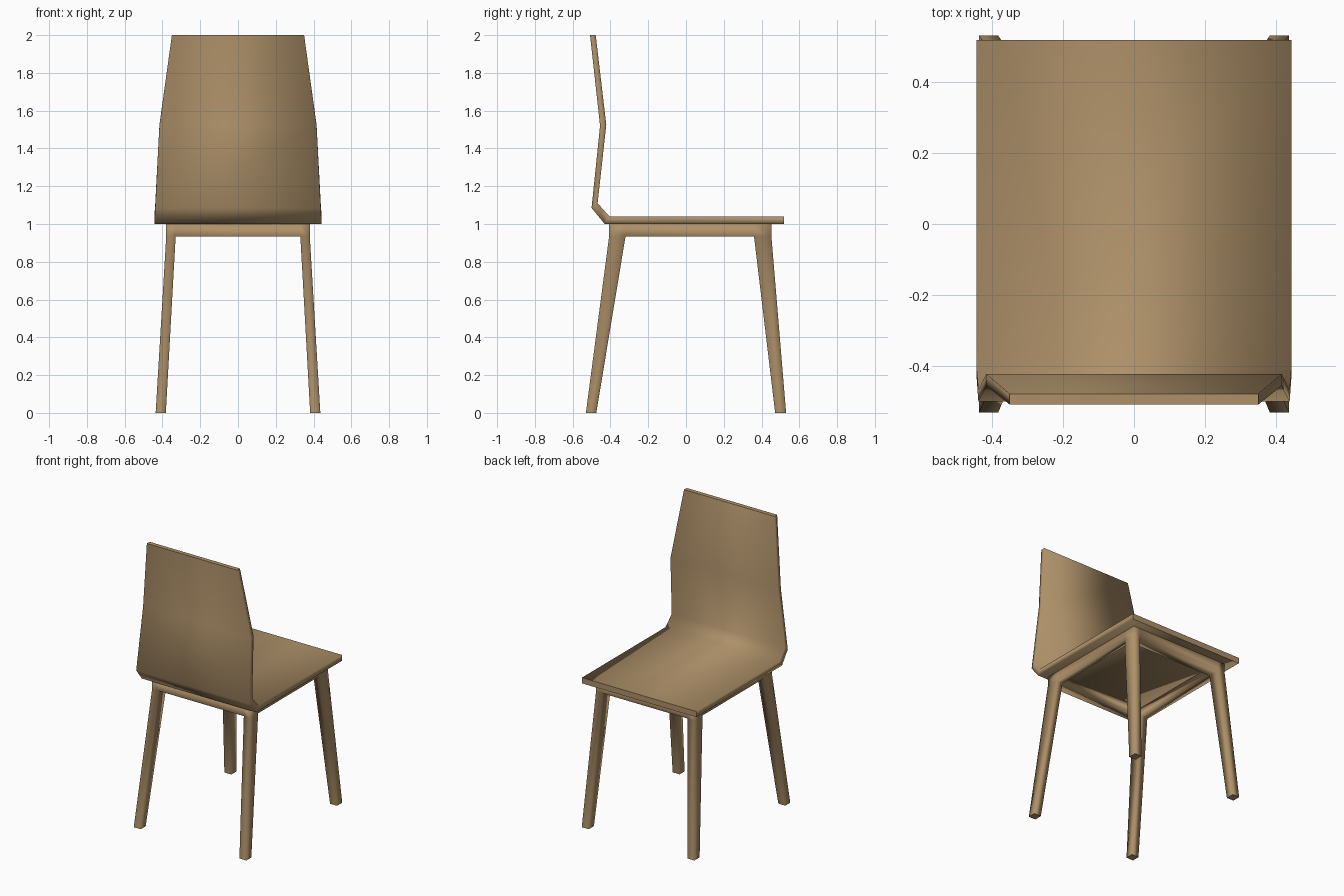
import bpy
import bmesh

cube = bpy.data.objects.get("Cube")
if cube:
    bpy.data.objects.remove(cube, do_unlink=True)

# One wood colour for the whole chair
wood = bpy.data.materials.new("light_brown_wood")
wood.use_nodes = True
WOOD = (0.42, 0.28, 0.14, 1)
wood.diffuse_color = WOOD
wood.node_tree.nodes["Principled BSDF"].inputs["Base Color"].default_value = WOOD


def finish(name, bm, sharp_faces):
    """Smooth the surface, keep the given end faces crisp, and link the object."""
    bmesh.ops.recalc_face_normals(bm, faces=bm.faces)
    for face in bm.faces:
        face.smooth = True
    for face in sharp_faces:
        for edge in face.edges:
            edge.smooth = False
    mesh = bpy.data.meshes.new(name)
    bm.to_mesh(mesh)
    bm.free()
    mesh.materials.append(wood)
    obj = bpy.data.objects.new(name, mesh)
    bpy.context.collection.objects.link(obj)
    return obj


# Bent shell: seat and backrest in one sheet
# each station: half width, underside (y, z), upper side (y, z)
stations = [
    (0.443, (0.518, 1.0), (0.518, 1.04)),
    (0.443, (-0.43, 1.0), (-0.405, 1.04)),
    (0.438, (-0.5, 1.085), (-0.468, 1.11)),
    (0.416, (-0.455, 1.52), (-0.422, 1.525)),
    (0.35, (-0.508, 2.0), (-0.478, 2.0)),
]
bm = bmesh.new()
rings = []
for w, under, upper in stations:
    corners = [(-w, *under), (w, *under), (w, *upper), (-w, *upper)]
    rings.append([bm.verts.new(c) for c in corners])
for a, b in zip(rings, rings[1:]):
    for i in range(4):
        j = (i + 1) % 4
        bm.faces.new((a[i], a[j], b[j], b[i]))
caps = [bm.faces.new(rings[0]), bm.faces.new(rings[-1])]
finish("seat_and_backrest", bm, caps)

# Underframe: a ring of rails with legs drawn out of its corners
xs = [-0.38, -0.33, 0.33, 0.38]
ys = [-0.407, -0.32, 0.36, 0.452]
RAIL_BOTTOM, RAIL_TOP = 0.935, 1.0
foot_x = [(-0.436, -0.382), (0.382, 0.436)]
foot_y = [(-0.53, -0.475), (0.472, 0.53)]

bm = bmesh.new()
grid = [[bm.verts.new((x, y, RAIL_BOTTOM)) for y in ys] for x in xs]
cells = {}
for i in range(3):
    for j in range(3):
        if (i, j) != (1, 1):
            cells[i, j] = bm.faces.new(
                (grid[i][j], grid[i][j + 1], grid[i + 1][j + 1], grid[i + 1][j]))

# rails rise to the seat
raised = bmesh.ops.extrude_face_region(bm, geom=list(cells.values()), use_keep_orig=True)
for v in raised["geom"]:
    if isinstance(v, bmesh.types.BMVert):
        v.co.z = RAIL_TOP

# legs taper and splay down to the floor
feet = []
for i in (0, 2):
    for j in (0, 2):
        fx, fy = foot_x[i // 2], foot_y[j // 2]
        top = cells[i, j]
        foot = bmesh.ops.extrude_discrete_faces(bm, faces=[top])["faces"][0]
        cx, cy, _ = foot.calc_center_median()
        for v in foot.verts:
            v.co = (fx[v.co.x > cx], fy[v.co.y > cy], 0)
        feet.append(foot)
bmesh.ops.remove_doubles(bm, verts=bm.verts, dist=0.0001)
finish("legs_and_rails", bm, feet)
